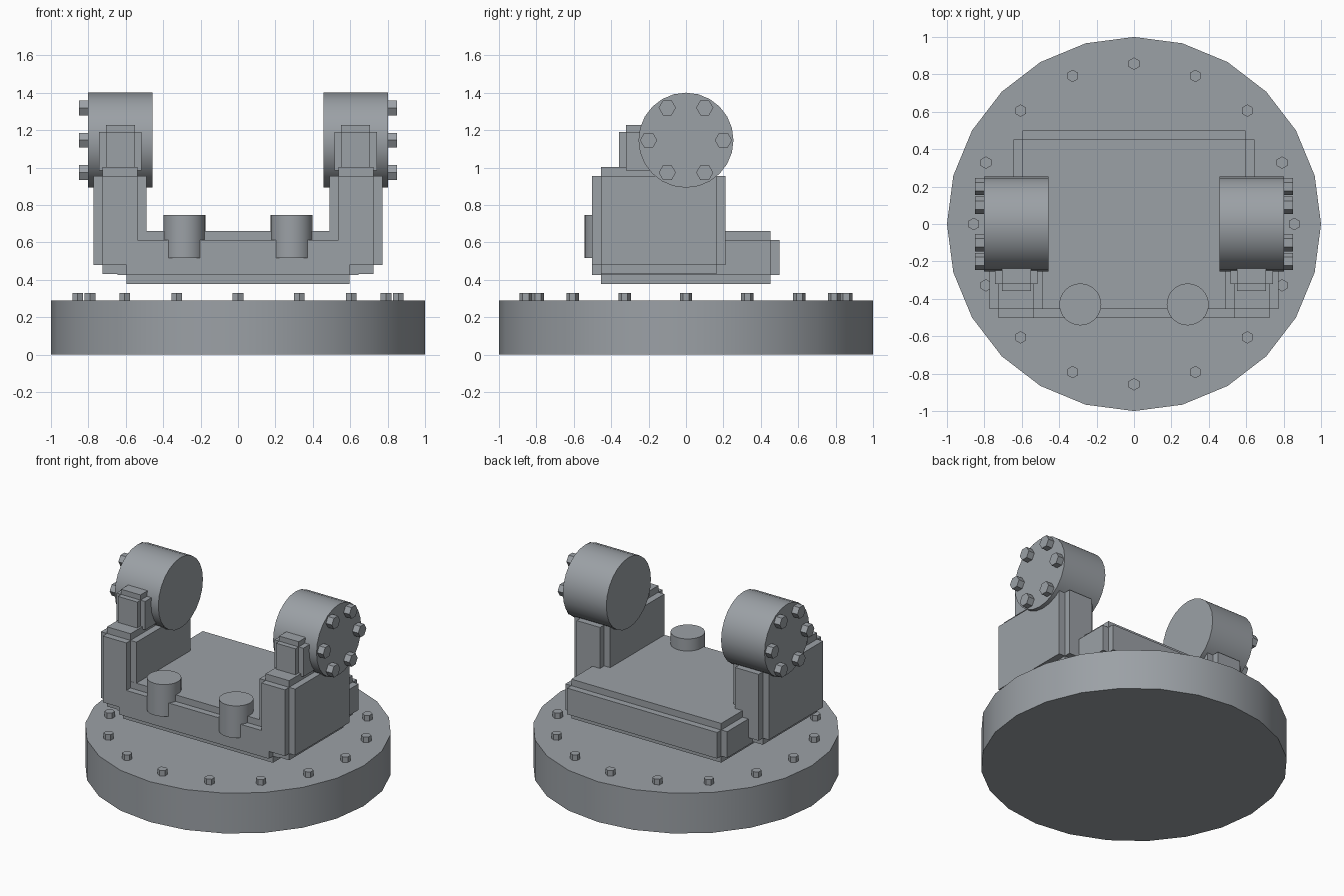
import bpy, bmesh, math
from mathutils import Matrix

if "Cube" in bpy.data.objects:
    bpy.data.objects.remove(bpy.data.objects["Cube"])

steel = bpy.data.materials.new("dark_steel")
steel.diffuse_color = (0.33, 0.355, 0.38, 1)
steel.use_nodes = True
steel.node_tree.nodes["Principled BSDF"].inputs["Base Color"].default_value = steel.diffuse_color


def finish(name, bm, smooth=False):
    bmesh.ops.recalc_face_normals(bm, faces=bm.faces[:])
    mesh = bpy.data.meshes.new(name)
    bm.to_mesh(mesh)
    bm.free()
    mesh.materials.append(steel)
    obj = bpy.data.objects.new(name, mesh)
    bpy.context.collection.objects.link(obj)
    if smooth:
        bpy.ops.object.select_all(action='DESELECT')
        obj.select_set(True)
        bpy.context.view_layer.objects.active = obj
        bpy.ops.object.shade_smooth_by_angle(angle=math.radians(35))
    return obj


def stepped_box(name, x, y, z, step):
    """Core box whose six faces are each pushed out, leaving notched edges."""
    bm = bmesh.new()
    size = [b - a for a, b in (x, y, z)]
    centre = [(a + b) / 2 for a, b in (x, y, z)]
    bmesh.ops.create_cube(bm, size=1, matrix=Matrix.Translation(centre) @ Matrix.Diagonal((*size, 1)))
    bm.normal_update()
    faces = bmesh.ops.extrude_discrete_faces(bm, faces=bm.faces[:])["faces"]
    bm.normal_update()
    for f in faces:
        bmesh.ops.translate(bm, verts=f.verts[:], vec=f.normal * step)
    return finish(name, bm)


def cylinder(name, centre, radius, depth, sides, axis='Z', smooth=True):
    bm = bmesh.new()
    m = Matrix.Translation(centre)
    if axis == 'X':
        m = m @ Matrix.Rotation(math.pi / 2, 4, 'Y')
    bmesh.ops.create_cone(bm, cap_ends=True, segments=sides, radius1=radius,
                          radius2=radius, depth=depth, matrix=m)
    return finish(name, bm, smooth)


# Round base with a ring of hex bolts
cylinder("base_disc", (0, 0, 0.145), 1.0, 0.29, 24)
for i in range(16):
    a = i * math.tau / 16
    cylinder("base_bolt", (0.857 * math.cos(a), 0.857 * math.sin(a), 0.305),
             0.033, 0.05, 6, smooth=False)

# Platform between the uprights
stepped_box("platform", (-0.597, 0.597), (-0.455, 0.452), (0.425, 0.613), 0.047)

for s, side in ((-1, "left"), (1, "right")):
    def span(a, b):
        return tuple(sorted((s * a, s * b)))

    # Upright and the small block on top of it
    stepped_box(side + "_upright", span(0.538, 0.725), (-0.454, 0.162), (0.478, 0.955), 0.048)
    stepped_box(side + "_bracket", span(0.552, 0.707), (-0.32, -0.1), (0.985, 1.19), 0.037)

    # Drum with six hex bolts on its outer face
    cylinder(side + "_drum", (s * 0.63, 0, 1.146), 0.254, 0.346, 24, 'X')
    for i in range(6):
        a = i * math.tau / 6
        cylinder(side + "_drum_bolt",
                 (s * 0.82, 0.2 * math.cos(a), 1.146 + 0.2 * math.sin(a)),
                 0.046, 0.06, 6, 'X', smooth=False)

    # Front stud
    cylinder(side + "_stud", (s * 0.287, -0.43, 0.632), 0.112, 0.23, 32)
